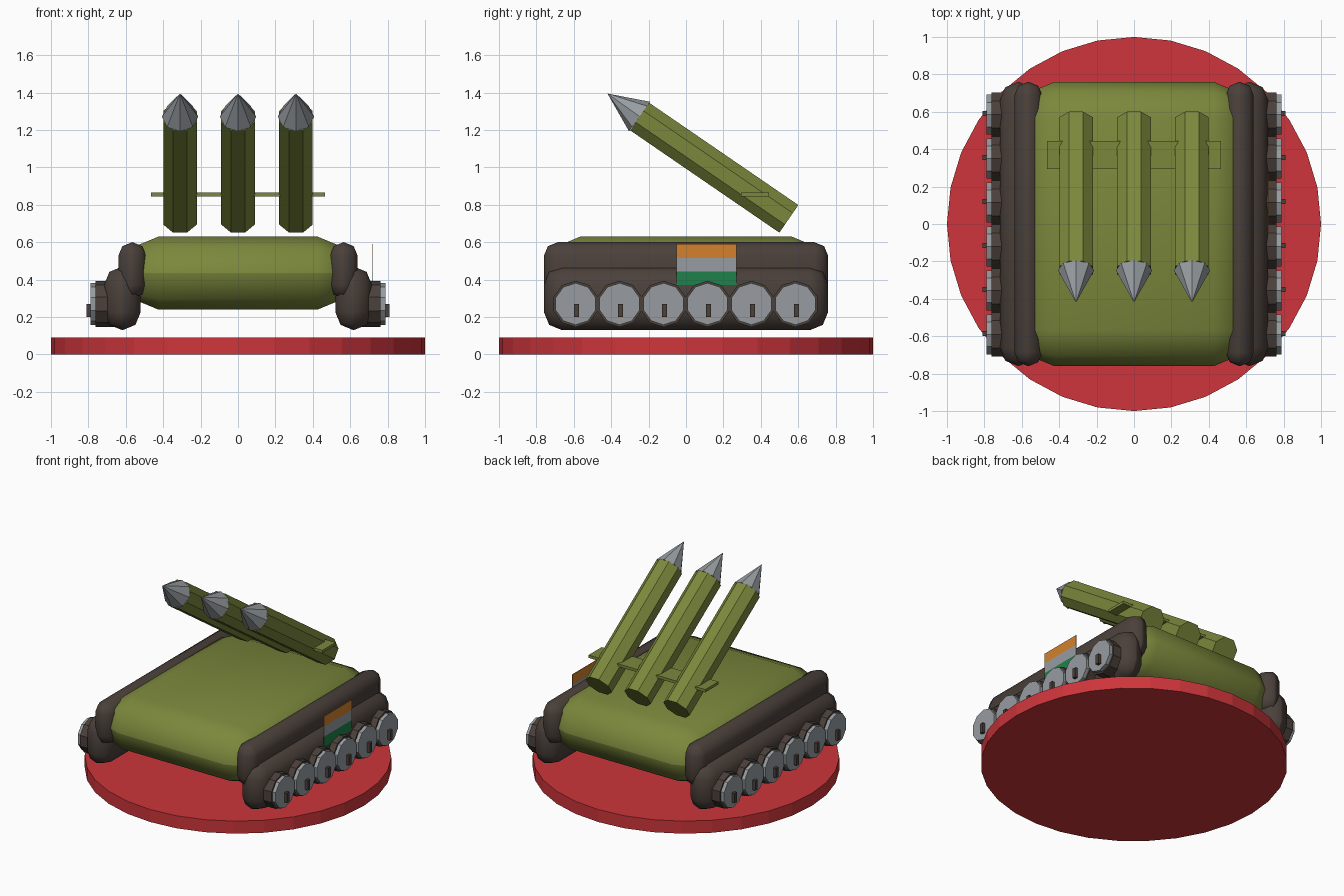
import bpy
import math
from mathutils import Vector

cube = bpy.data.objects.get("Cube")
if cube:
    bpy.data.objects.remove(cube, do_unlink=True)


def material(name, rgb):
    mat = bpy.data.materials.new(name)
    mat.use_nodes = True
    colour = (*rgb, 1)
    mat.diffuse_color = colour
    mat.node_tree.nodes["Principled BSDF"].inputs["Base Color"].default_value = colour
    return mat


olive = material("olive", (0.2, 0.245, 0.045))
brown = material("dark brown", (0.07, 0.052, 0.043))
grey = material("light grey", (0.31, 0.335, 0.355))
red = material("red", (0.61, 0.036, 0.043))
orange = material("orange", (0.65, 0.22, 0.027))
green = material("green", (0.014, 0.22, 0.07))


def finish(name, mat):
    obj = bpy.context.object
    obj.name = name
    obj.data.materials.append(mat)
    return obj


def box(name, mat, centre, size, bevel=0):
    """Box, optionally with a two-step rounded edge and smooth shading."""
    bpy.ops.mesh.primitive_cube_add(size=1, location=centre)
    obj = finish(name, mat)
    obj.scale = size
    bpy.ops.object.transform_apply(location=False, rotation=False, scale=True)
    if bevel:
        mod = obj.modifiers.new("rounding", "BEVEL")
        mod.width = bevel
        mod.segments = 2
        bpy.ops.object.modifier_apply(modifier=mod.name)
        bpy.ops.object.shade_smooth_by_angle(angle=math.radians(50))
    return obj


def rod(name, mat, start, end, r1, r2, sides, turn=0):
    """Prism or cone running from start to end."""
    start, end = Vector(start), Vector(end)
    axis = end - start
    bpy.ops.mesh.primitive_cone_add(vertices=sides, radius1=r1, radius2=r2,
                                    depth=axis.length)
    obj = finish(name, mat)
    spin = axis.to_track_quat("Z", "Y")
    spin = spin @ Vector((0, 0, 1)).rotation_difference(Vector((0, 0, 1)))
    obj.rotation_mode = "QUATERNION"
    obj.location = (start + end) / 2
    obj.rotation_quaternion = spin
    if turn:
        for v in obj.data.vertices:
            x, y = v.co.x, v.co.y
            v.co.x = x * math.cos(turn) - y * math.sin(turn)
            v.co.y = x * math.sin(turn) + y * math.cos(turn)
    return obj


# Display base and hull
rod("display_base", red, (0, 0, 0), (0, 0, 0.09), 1, 1, 32)
box("hull", olive, (0, 0, 0.435), (1.24, 1.52, 0.39), 0.1945)

# Tracks and wheels on both sides
for side, s in (("left", 1), ("right", -1)):
    box(side + "_track_guard", brown, (s * 0.565, 0, 0.45), (0.15, 1.52, 0.3), 0.073)
    box(side + "_track", brown, (s * 0.618, 0, 0.3), (0.196, 1.52, 0.34), 0.097)
    for i in range(6):
        y = -0.59 + i * 0.235
        tag = f"{side}_wheel_{i + 1}_"
        rod(tag + "rim", brown, (s * 0.66, y, 0.27), (s * 0.763, y, 0.27),
            0.124, 0.124, 10)
        rod(tag + "disc", grey, (s * 0.76, y, 0.27), (s * 0.788, y, 0.27),
            0.112, 0.112, 10)
        box(tag + "bolt", brown, (s * 0.795, y + 0.005, 0.235), (0.03, 0.026, 0.07))

# Striped flag plate on the left side
for i, (name, mat) in enumerate((("lower", green), ("middle", grey), ("upper", orange))):
    box(name + "_flag_stripe", mat, (0.718, 0.11, 0.407 + i * 0.073),
        (0.004, 0.32, 0.073))

# Three inclined rockets, each with a flat fin plate
for i, x in enumerate((-0.31, 0, 0.31)):
    tag = f"rocket_{i + 1}_"
    neck = (x, -0.248, 1.272)
    rod(tag + "body", olive, (x, 0.55, 0.725), neck, 0.097, 0.097, 8, math.pi / 8)
    rod(tag + "nose", grey, neck, (x, -0.42, 1.395), 0.097, 0, 8)
    box(tag + "fin", olive, (x, 0.37, 0.855), (0.31, 0.15, 0.02))
